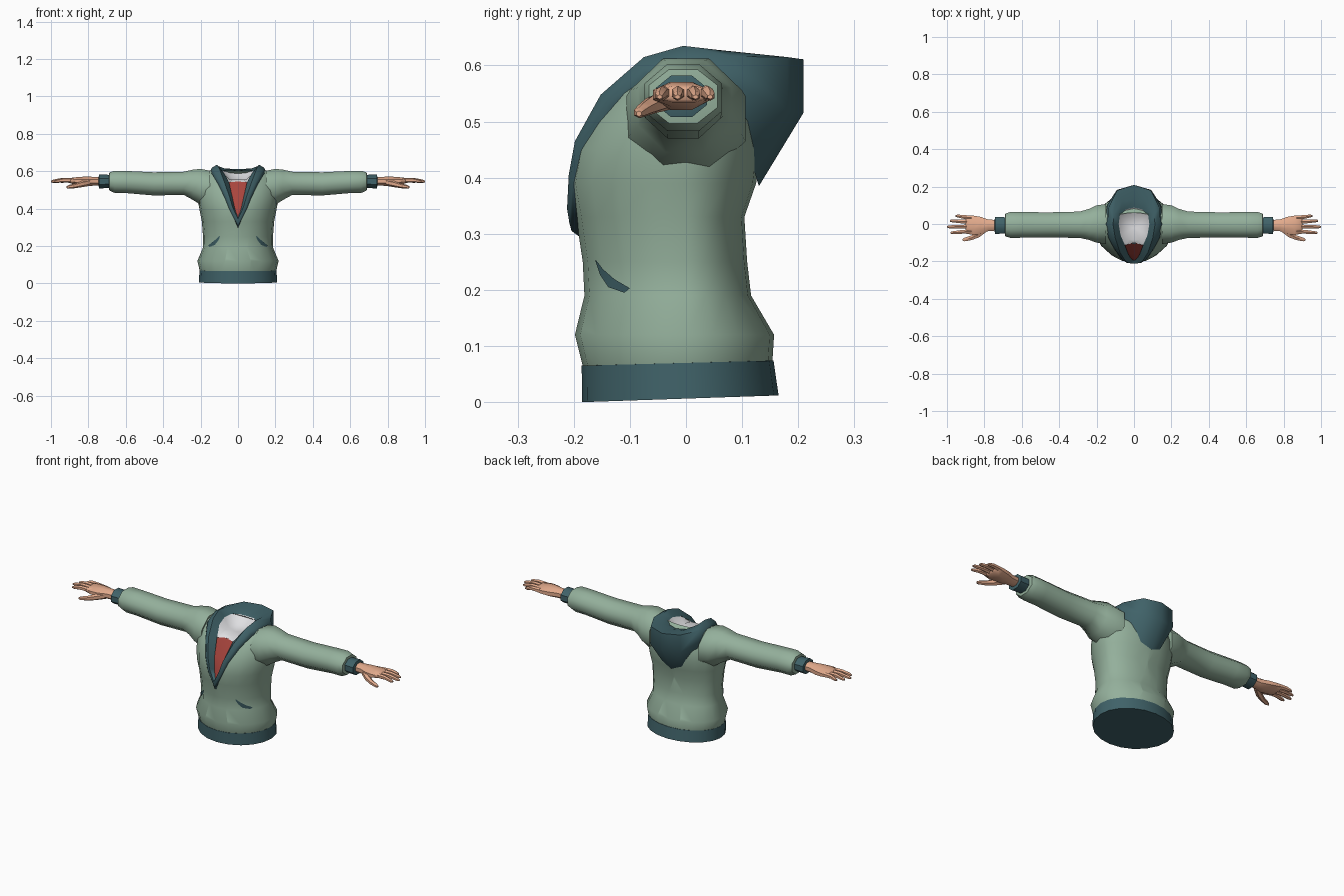
import bpy, bmesh, math
from mathutils import Vector


def srgb(name, *c):
    m = bpy.data.materials.new(name)
    m.diffuse_color = [((v + 0.055) / 1.055) ** 2.4 for v in c] + [1]
    return m


GREEN = srgb("sage_green", 0.58, 0.69, 0.61)
TEAL = srgb("dark_teal", 0.25, 0.385, 0.41)
RED = srgb("brick_red", 0.66, 0.27, 0.24)
SKIN = srgb("skin", 0.89, 0.67, 0.55)
WHITE = srgb("shirt_white", 0.88, 0.88, 0.89)


def finish(name, bm, mat, mirror=False, angle=50):
    bmesh.ops.recalc_face_normals(bm, faces=bm.faces[:])
    me = bpy.data.meshes.new(name)
    bm.to_mesh(me)
    bm.free()
    me.materials.append(mat)
    ob = bpy.data.objects.new(name, me)
    bpy.context.collection.objects.link(ob)
    if mirror:
        mod = ob.modifiers.new("mirror", 'MIRROR')
        mod.use_clip = True
        mod.merge_threshold = 0.0005
    bpy.ops.object.select_all(action='DESELECT')
    ob.select_set(True)
    bpy.context.view_layer.objects.active = ob
    bpy.ops.object.shade_smooth_by_angle(angle=math.radians(angle))
    return ob


def loft(rings, closed=True, cap_start=False, cap_end=False):
    """Bridge rows of points into a surface."""
    bm = bmesh.new()
    rows = [[bm.verts.new(p) for p in r] for r in rings]
    n = len(rows[0])
    for a, b in zip(rows, rows[1:]):
        for i in range(n if closed else n - 1):
            j = (i + 1) % n
            bm.faces.new((a[i], a[j], b[j], b[i]))
    if cap_start:
        bm.faces.new(rows[0])
    if cap_end:
        bm.faces.new(rows[-1])
    return bm


def tube(name, stations, mat, n=8):
    """Mirrored limb along x; station = x, y, z, half depth, half height."""
    rings = [[(x, y + hy * math.cos(t), z + hz * math.sin(t))
              for t in (2 * math.pi * (i + 0.5) / n for i in range(n))]
             for x, y, z, hy, hz in stations]
    return finish(name, loft(rings, True, True, True), mat, mirror=True)


def body_ring(z, hw, front, back, tilt=0.0, n=20):
    ring = []
    for i in range(n):
        t = 2 * math.pi * i / n
        s = math.sin(t)
        y = s * (back if s > 0 else front)
        ring.append((hw * math.cos(t), y, z + tilt * (y + front) / (front + back)))
    return ring


# Torso: height, half width, front depth, back depth
BODY = [(0.064, 0.205, 0.184, 0.154), (0.12, 0.217, 0.198, 0.157),
        (0.19, 0.188, 0.181, 0.116), (0.25, 0.187, 0.184, 0.109),
        (0.33, 0.193, 0.196, 0.104), (0.39, 0.205, 0.207, 0.125),
        (0.45, 0.216, 0.196, 0.132), (0.50, 0.215, 0.172, 0.130),
        (0.55, 0.205, 0.135, 0.112), (0.585, 0.19, 0.09, 0.085),
        (0.603, 0.15, 0.06, 0.06)]
bm = loft([body_ring(*b, tilt=0.009 if k == 0 else 0) for k, b in enumerate(BODY)])
# cut the V neck opening
SLOPE, TIP = 0.35, 0.32
for side in (1, -1):
    bmesh.ops.bisect_plane(bm, geom=bm.verts[:] + bm.edges[:] + bm.faces[:],
                           plane_co=(0, 0, TIP), plane_no=(side, 0, -SLOPE))
hole = [f for f in bm.faces
        if f.calc_center_median().y < 0
        and abs(f.calc_center_median().x) < SLOPE * (f.calc_center_median().z - TIP)]
bmesh.ops.delete(bm, geom=hole, context='FACES')
finish("torso", bm, GREEN)

# Waistband with closed underside
finish("waistband", loft([body_ring(0, 0.209, 0.185, 0.165, 0.012),
                          body_ring(0.065, 0.206, 0.186, 0.156, 0.009),
                          body_ring(0.066, 0.19, 0.17, 0.14, 0.009)], True, True), TEAL)

# Hood and front trim: inner rim, crest, edge, belly, base at each station
HOOD = [
    ((0, -.197, .35), (0, -.212, .345), (0, -.208, .32), (0, -.204, .305), (0, -.19, .295)),
    ((.017, -.183, .40), (.028, -.209, .405), (.04, -.207, .40), (.046, -.201, .395), (.046, -.18, .395)),
    ((.030, -.162, .46), (.046, -.198, .465), (.06, -.194, .46), (.07, -.185, .455), (.07, -.165, .455)),
    ((.048, -.115, .54), (.075, -.152, .548), (.095, -.147, .54), (.106, -.133, .53), (.10, -.11, .53)),
    ((.072, -.06, .585), (.10, -.075, .615), (.125, -.08, .602), (.138, -.072, .585), (.135, -.05, .575)),
    ((.082, 0, .60), (.112, -.005, .635), (.14, 0, .618), (.152, .005, .595), (.15, .01, .57)),
    ((.076, .045, .60), (.108, .055, .628), (.138, .085, .616), (.145, .10, .56), (.125, .09, .48)),
    ((.045, .078, .597), (.065, .12, .612), (.09, .18, .615), (.092, .182, .52), (.06, .122, .41)),
    ((0, .088, .592), (0, .13, .603), (0, .209, .611), (0, .209, .515), (0, .13, .385)),
]
finish("hood", loft(HOOD, closed=False), TEAL, mirror=True, angle=60)

# Shirt neck, a shallow bowl inside the hood rim
rim = [Vector(s[0]) + Vector((0.004, 0, 0)) for s in HOOD[3:8]] + [Vector((0, .09, .592))]
low = [Vector((p.x * 0.6, p.y * 0.6 - 0.008, 0.557)) for p in rim]
low[0] = Vector((0.03, -0.085, 0.556))
front = [Vector((0, -0.1, 0.545))]
bm = loft([front + rim, [Vector((0, -0.085, 0.558))] + low,
           [Vector((0, -0.02, 0.55))] * 7], closed=False)
bmesh.ops.remove_doubles(bm, verts=bm.verts[:], dist=1e-5)
finish("shirt_neck", bm, WHITE, mirror=True)

# Red shirt panel behind the V
finish("shirt_front", loft([[(0, y - 0.006, z), (w, y, z)] for z, w, y in
                            ((.545, .06, -.098), (.46, .042, -.155),
                             (.40, .028, -.178), (.34, .006, -.194))],
                           closed=False), RED, mirror=True)


# Pocket slits: thin strips laid on the torso surface
def on_body(x, z, lift):
    for a, b in zip(BODY, BODY[1:]):
        if a[0] <= z <= b[0]:
            k = (z - a[0]) / (b[0] - a[0])
            hw, fr = (a[i] + (b[i] - a[i]) * k for i in (1, 2))
            return (x, -fr * math.sqrt(max(0, 1 - (x / hw) ** 2)) - lift, z)


SLIT = [(.098, .252, .002), (.112, .232, .005), (.132, .212, .007), (.156, .199, .004)]
finish("pocket_slit", loft([[on_body(x - w, z - w, 0.003), on_body(x + w, z + w, 0.005)]
                            for x, z, w in SLIT], closed=False), TEAL, mirror=True)

# Sleeves, cuffs and hands
tube("sleeve", [(.15, 0, .505, .115, .105), (.20, 0, .516, .108, .104),
                (.24, -.002, .527, .09, .088), (.29, -.004, .535, .076, .067),
                (.45, -.005, .532, .073, .067), (.60, -.005, .542, .074, .064),
                (.66, -.005, .543, .075, .064), (.688, -.005, .545, .066, .052),
                (.69, -.005, .545, .05, .04)], GREEN)
tube("cuff", [(.67, -.007, .545, .046, .038), (.742, -.008, .545, .049, .04),
              (.745, -.008, .545, .036, .028)], TEAL)
tube("palm", [(.73, -.007, .546, .03, .025), (.78, -.007, .546, .034, .026),
              (.82, -.008, .546, .050, .027), (.86, -.007, .548, .056, .022),
              (.895, -.004, .549, .052, .016), (.90, -.004, .549, .045, .010)], SKIN)
# base y, tip y, tip x
for name, y0, y1, tip in (("little_finger", .034, .043, .955), ("ring_finger", .011, .017, .985),
                          ("middle_finger", -.014, -.015, 1.0), ("index_finger", -.039, -.047, .982)):
    mid = (.88 + tip) / 2
    tube(name, [(.87, y0, .55, .013, .014), (mid, (y0 + y1) / 2, .552, .011, .012),
                (tip - .012, y1, .546, .009, .009), (tip, y1, .544, .005, .004)], SKIN, 6)
tube("thumb", [(.79, -.025, .54, .02, .018), (.83, -.055, .532, .02, .017),
               (.87, -.074, .522, .014, .013), (.905, -.083, .516, .011, .01),
               (.917, -.084, .514, .005, .005)], SKIN, 6)
